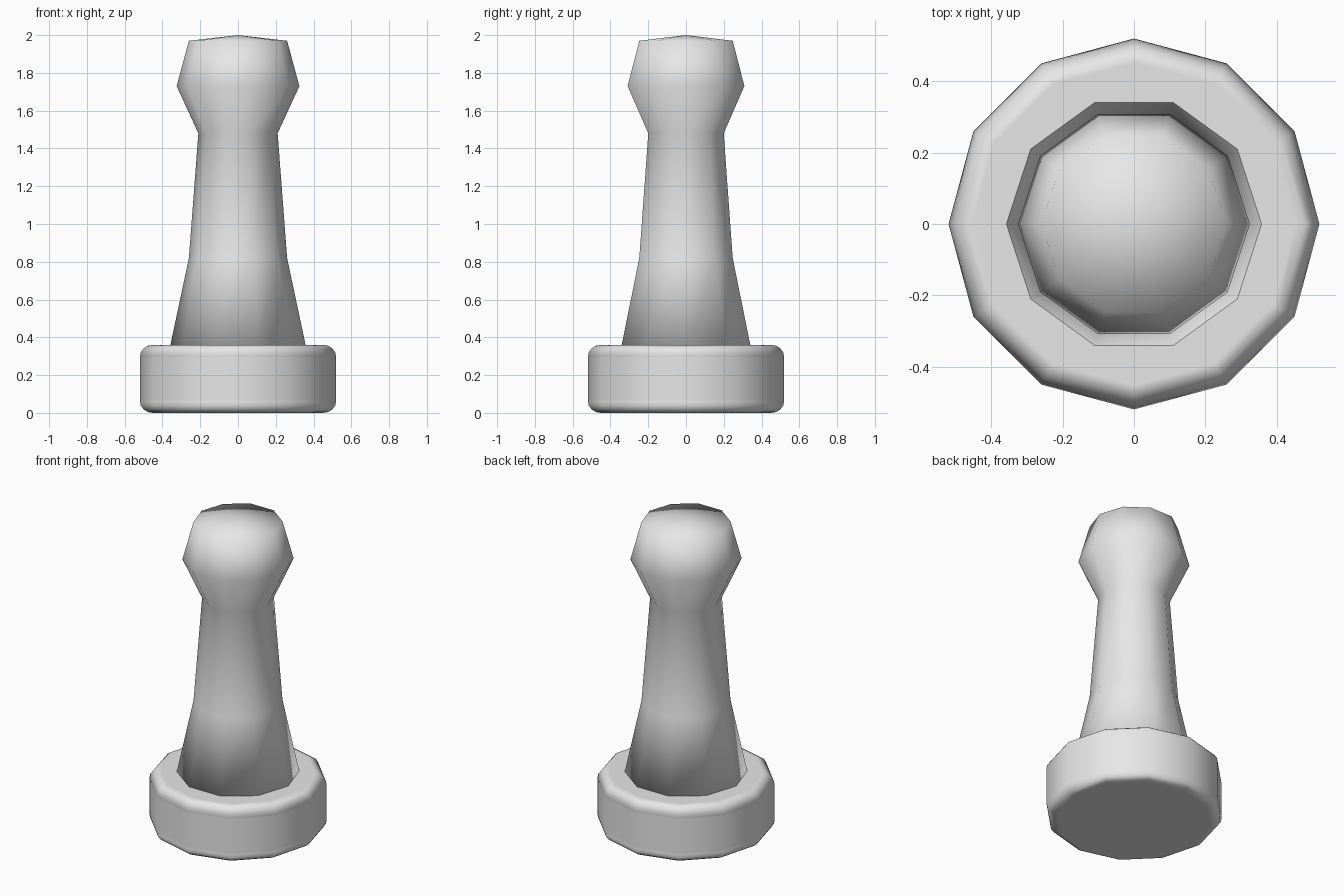
import bpy
import bmesh
from math import cos, sin, pi, radians

cube = bpy.data.objects.get("Cube")
if cube:
    bpy.data.objects.remove(cube, do_unlink=True)

# One plain grey for the whole piece
grey = bpy.data.materials.new("light_grey")
grey.use_nodes = True
colour = (0.8, 0.8, 0.8, 1)
grey.diffuse_color = colour
grey.node_tree.nodes["Principled BSDF"].inputs["Base Color"].default_value = colour


def lathe(name, profile, sides, peak=None):
    """Turn (radius, height) points around z; close the ends with a flat cap or a peak."""
    bm = bmesh.new()
    rings = [[bm.verts.new((r * cos(2 * pi * i / sides), r * sin(2 * pi * i / sides), z))
              for i in range(sides)] for r, z in profile]
    for low, high in zip(rings, rings[1:]):
        for i in range(sides):
            j = (i + 1) % sides
            bm.faces.new((low[i], low[j], high[j], high[i]))
    bm.faces.new(rings[0][::-1])
    if peak is None:
        bm.faces.new(rings[-1])
    else:
        tip = bm.verts.new((0, 0, peak))
        for i in range(sides):
            bm.faces.new((rings[-1][i], rings[-1][(i + 1) % sides], tip))
    for face in bm.faces:
        face.smooth = True
    mesh = bpy.data.meshes.new(name)
    bm.to_mesh(mesh)
    bm.free()
    mesh.materials.append(grey)
    obj = bpy.data.objects.new(name, mesh)
    bpy.context.collection.objects.link(obj)
    return obj


# Twelve-sided foot with rounded rims
foot = lathe("base", [(0.52, 0), (0.52, 0.36)], 12)
rim = foot.modifiers.new("rounded_rim", 'BEVEL')
rim.width = 0.065
rim.segments = 4
rim.limit_method = 'ANGLE'
rim.angle_limit = radians(60)
rim.harden_normals = True

# Ten-sided stem flaring into the head, topped by a shallow peak
lathe("stem_and_head",
      [(0.36, 0.35), (0.26, 0.82), (0.21, 1.48), (0.325, 1.73), (0.26, 1.97)],
      10, peak=2.0)
